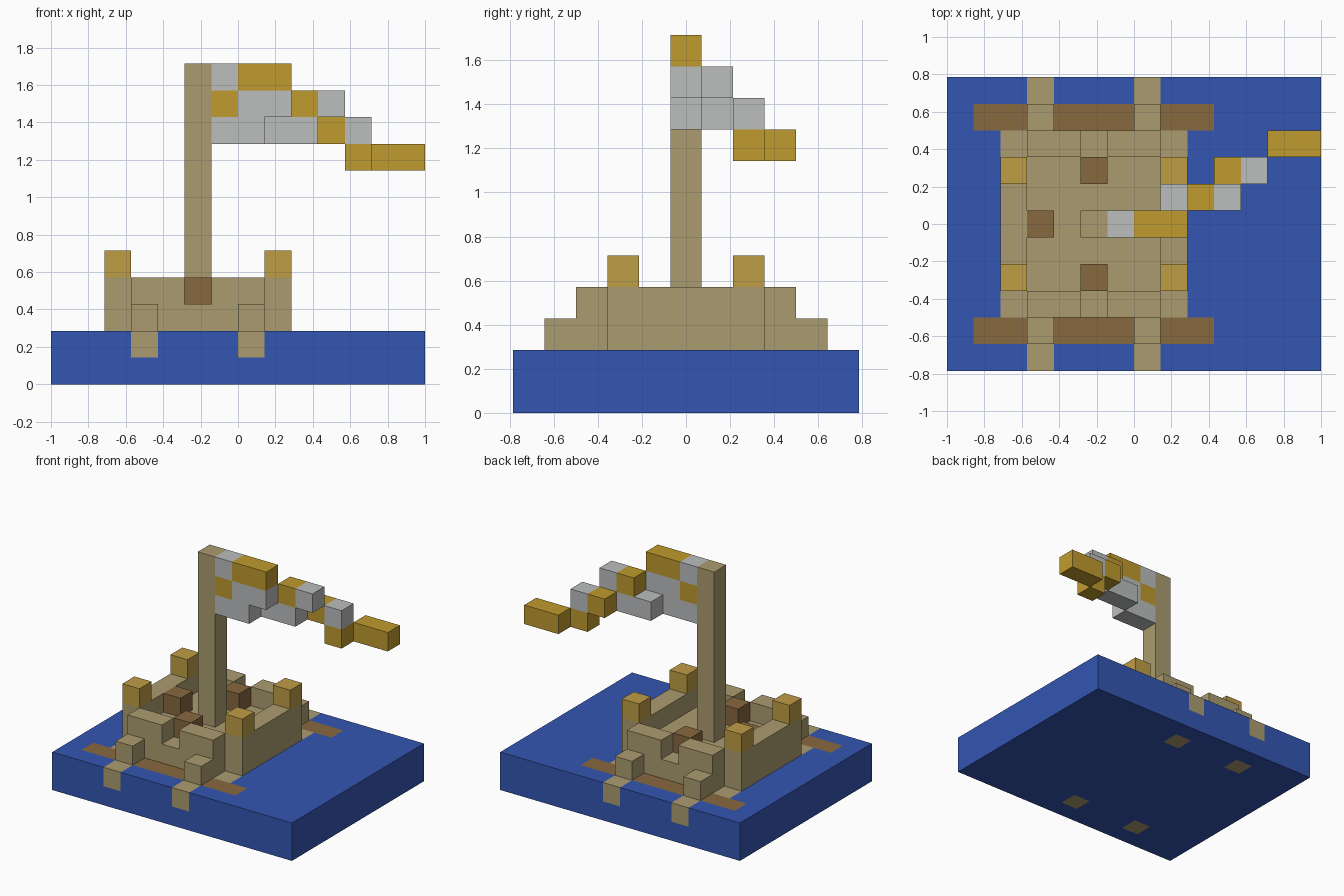
import bpy
import bmesh
from mathutils import Vector

cube = bpy.data.objects.get("Cube")
if cube:
    bpy.data.objects.remove(cube, do_unlink=True)

# Block grid: columns along x, rows along y, layers along z
NX, NY = 14, 11
UNIT = 2 / NX


def material(name, rgb):
    lin = [((c / 255 + 0.055) / 1.055) ** 2.4 for c in rgb] + [1]
    m = bpy.data.materials.new(name)
    m.use_nodes = True
    m.diffuse_color = lin
    node = next(n for n in m.node_tree.nodes if n.type == 'BSDF_PRINCIPLED')
    node.inputs["Base Color"].default_value = lin
    node.inputs["Roughness"].default_value = 0.9
    return m


WATER = material("water blue", (52, 86, 178))
TIMBER = material("pale timber", (171, 156, 112))
OAK = material("brown oak", (135, 104, 64))
CLOTH = material("sail grey", (188, 189, 190))
STRIPE = material("sail gold", (191, 155, 45))
TOWER = material("post gold", (191, 157, 69))

cells = {}   # block position -> part name
parts = {}   # part name -> material


def fill(part, mat, *boxes):
    """Fill inclusive block ranges (x, y, z); later parts replace earlier ones."""
    parts[part] = mat
    for spans in boxes:
        xs, ys, zs = [range(s[0], s[1] + 1) if isinstance(s, tuple) else [s] for s in spans]
        for x in xs:
            for y in ys:
                for z in zs:
                    cells[x, y, z] = part


def mirrored(*boxes):
    """Add copies of boxes reflected front to back."""
    out = list(boxes)
    for x, y, z in boxes:
        out.append((x, NY - 1 - y, z))
    return out


# Sea slab with the oars lying flush in it
fill("sea", WATER, ((0, NX - 1), (0, NY - 1), (0, 1)))
fill("side_beams", OAK, *mirrored(((1, 9), 1, 1)))
fill("outriggers", TIMBER, *mirrored(
    *[(x, y, z) for x in (3, 7) for y, z in ((1, 0), (0, 1), (1, 1), (1, 2))]))

# Hull: flush keel, floor, end walls with a notch, long walls
fill("keel", TIMBER, ((2, 8), (2, 8), 1))
fill("hull_floor", TIMBER, ((2, 8), (3, 7), 2), *mirrored(((3, 7), 2, 2)))
fill("hull_walls", TIMBER, (2, (3, 7), 3), (8, (3, 7), 3),
     *mirrored(((3, 4), 2, 3), ((6, 7), 2, 3)))
fill("corner_posts", TOWER, *mirrored((2, 3, 4), (8, 3, 4)))
fill("deck_crates", OAK, (3, 5, 3), *mirrored((5, 3, 3)))
fill("mast", TIMBER, (5, 5, (3, 11)))

# Billowing flag stepping back and down
fill("flag_cloth", CLOTH, (6, 5, 11), ((7, 8), 5, 10), (10, 6, 10),
     ((6, 7), 5, 9), ((8, 9), 6, 9), (11, 7, 9))
fill("flag_gold", STRIPE, ((7, 8), 5, 11), (6, 5, 10), (9, 6, 10),
     (10, 7, 9), (11, 7, 8), ((12, 13), 8, 8))


def build(part, mat):
    """Make one mesh from the exposed block sides of a part."""
    bm = bmesh.new()
    for cell in [c for c, p in cells.items() if p == part]:
        centre = Vector(cell) + Vector((0.5, 0.5, 0.5))
        for axis in range(3):
            for sign in (-1, 1):
                n = Vector((0, 0, 0))
                n[axis] = sign
                if tuple(int(v) for v in Vector(cell) + n) in cells:
                    continue
                u = Vector((0, 0, 0))
                u[(axis + 1) % 3] = 0.5
                v = n.cross(u)
                mid = centre + n * 0.5
                corners = [mid - u - v, mid + u - v, mid + u + v, mid - u + v]
                bm.faces.new([bm.verts.new(
                    ((c.x - NX / 2) * UNIT, (c.y - NY / 2) * UNIT, c.z * UNIT))
                    for c in corners])
    bmesh.ops.remove_doubles(bm, verts=bm.verts, dist=UNIT / 100)
    mesh = bpy.data.meshes.new(part)
    bm.to_mesh(mesh)
    bm.free()
    mesh.materials.append(mat)
    bpy.context.collection.objects.link(bpy.data.objects.new(part, mesh))


for part, mat in parts.items():
    build(part, mat)
